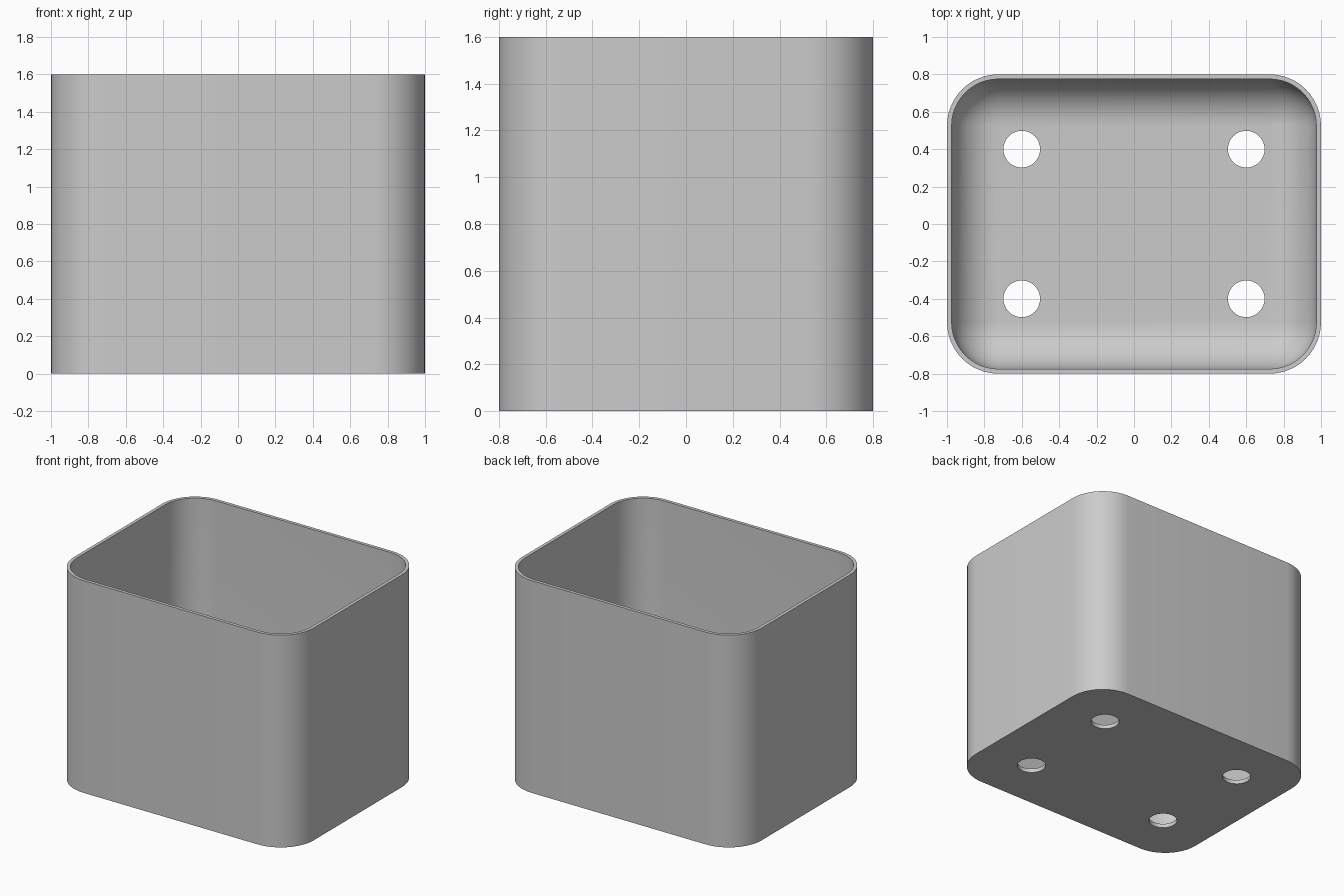
import bpy, bmesh, math

WIDTH, DEPTH, HEIGHT = 2.0, 1.6, 1.6
CORNER, WALL, FLOOR = 0.275, 0.025, 0.03
STEPS = 12

default = bpy.data.objects.get("Cube")
if default:
    bpy.data.objects.remove(default, do_unlink=True)

grey = bpy.data.materials.new("plain grey")
grey.use_nodes = True
colour = (0.6, 0.6, 0.6, 1)
grey.diffuse_color = colour
grey.node_tree.nodes["Principled BSDF"].inputs["Base Color"].default_value = colour


def ring(bm, inset, z):
    """Rounded rectangle of vertices, inset from the outer wall."""
    radius = max(CORNER - inset, 0)
    cx, cy = WIDTH / 2 - CORNER, DEPTH / 2 - CORNER
    verts = []
    for q, (sx, sy) in enumerate([(1, 1), (-1, 1), (-1, -1), (1, -1)]):
        for i in range(STEPS + 1):
            a = (q + i / STEPS) * math.pi / 2
            verts.append(bm.verts.new((sx * cx + radius * math.cos(a),
                                       sy * cy + radius * math.sin(a), z)))
    return verts


# Open box: outer wall, flat rim, inner wall and a rounded inner floor edge
bm = bmesh.new()
fillet = CORNER - WALL
levels = [(0, 0), (0, HEIGHT), (WALL, HEIGHT)]
for i in range(STEPS + 1):
    a = i / STEPS * math.pi / 2
    levels.append((WALL + fillet * (1 - math.cos(a)),
                   FLOOR + fillet * (1 - math.sin(a))))
rings = [ring(bm, inset, z) for inset, z in levels]
for low, high in zip(rings, rings[1:]):
    for i in range(len(low)):
        j = (i + 1) % len(low)
        bm.faces.new((low[i], low[j], high[j], high[i]))
bm.faces.new(rings[0][::-1])
bm.faces.new(rings[-1])
bmesh.ops.remove_doubles(bm, verts=bm.verts[:], dist=0.0001)
bmesh.ops.recalc_face_normals(bm, faces=bm.faces[:])
mesh = bpy.data.meshes.new("open_box")
bm.to_mesh(mesh)
bm.free()
mesh.materials.append(grey)
box = bpy.data.objects.new("open_box", mesh)
bpy.context.collection.objects.link(box)

# Four round drain holes through the floor
cutters = []
for x in (-0.6, 0.6):
    for y in (-0.4, 0.4):
        bpy.ops.mesh.primitive_cylinder_add(vertices=48, radius=0.098, depth=0.3,
                                            location=(x, y, 0))
        cutter = bpy.context.object
        cutter.name = "hole_cutter"
        cutter.hide_render = True
        cutter.data.materials.append(grey)
        cutters.append(cutter)
        cut = box.modifiers.new("drain hole", 'BOOLEAN')
        cut.operation = 'DIFFERENCE'
        cut.solver = 'EXACT'
        cut.object = cutter

bpy.ops.object.select_all(action='DESELECT')
box.select_set(True)
bpy.context.view_layer.objects.active = box
for name in [m.name for m in box.modifiers]:
    bpy.ops.object.modifier_apply(modifier=name)
for cutter in cutters:
    bpy.data.objects.remove(cutter, do_unlink=True)
bpy.ops.object.shade_smooth_by_angle(angle=math.radians(30))
